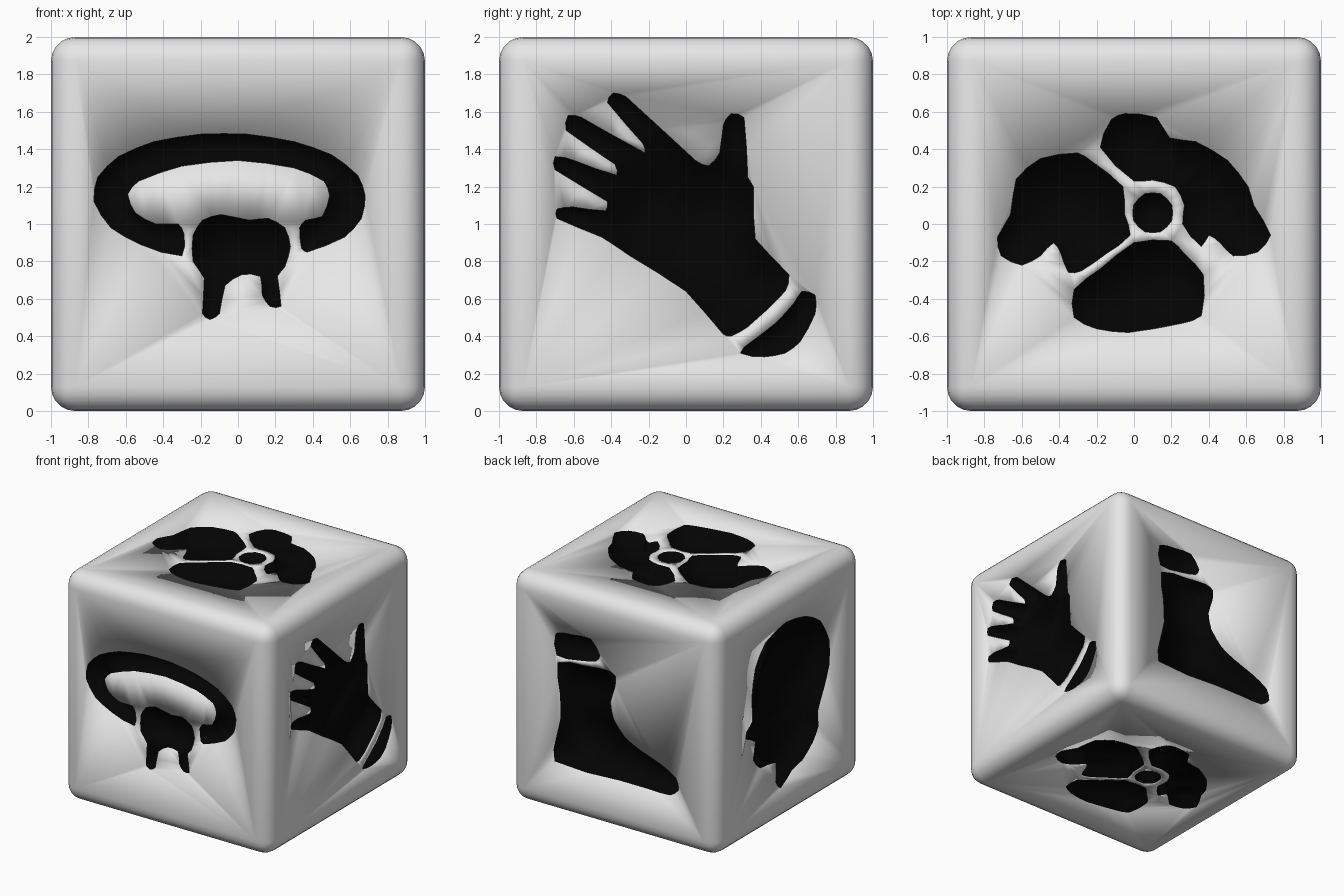
import bpy, bmesh, math
from mathutils import Vector
from mathutils.geometry import delaunay_2d_cdt

if "Cube" in bpy.data.objects:
    bpy.data.objects.remove(bpy.data.objects["Cube"])

R = 0.13          # rounded edge radius
RIM = 1 - R
DEPTH = 0.1       # depth of the sunken symbols


def material(name, v):
    m = bpy.data.materials.new(name)
    m.diffuse_color = (v, v, v, 1)
    m.use_nodes = True
    m.node_tree.nodes["Principled BSDF"].inputs["Base Color"].default_value = m.diffuse_color
    return m


GREY = material("light grey", 0.8)
BLACK = material("black", 0.001)

# front symbols (x, z)
ring = [(-.3, .83), (-.52, .89), (-.68, .98), (-.77, 1.12), (-.75, 1.25), (-.64, 1.36), (-.45, 1.44),
        (-.2, 1.48), (.05, 1.48), (.3, 1.44), (.5, 1.37), (.64, 1.26), (.68, 1.15), (.66, 1.03),
        (.57, .93), (.37, .85), (.34, .87), (.33, .98), (.36, 1.02), (.45, 1.04), (.49, 1.15),
        (.46, 1.23), (.3, 1.3), (0, 1.34), (-.3, 1.31), (-.53, 1.23), (-.59, 1.16), (-.55, 1.06),
        (-.44, 1.0), (-.32, 1.0), (-.29, .95)]
tooth = [(-.15, .49), (-.19, .52), (-.18, .71), (-.24, .8), (-.24, .94), (-.19, 1.02), (-.09, 1.05),
         (.06, 1.02), (.16, 1.03), (.25, .98), (.28, .88), (.25, .77), (.21, .72), (.23, .56),
         (.17, .56), (.13, .62), (.12, .72), (.02, .73), (-.07, .67), (-.1, .52)]
# right hand symbol (y, z)
hand = [(.2, .41), (0, .64), (-.3, .83), (-.45, .93), (-.69, 1.03), (-.69, 1.08), (-.6, 1.09),
        (-.43, 1.07), (-.42, 1.12), (-.7, 1.29), (-.7, 1.36), (-.6, 1.34), (-.37, 1.26), (-.38, 1.32),
        (-.64, 1.5), (-.63, 1.58), (-.56, 1.57), (-.22, 1.38), (-.23, 1.43), (-.42, 1.65), (-.39, 1.7),
        (-.32, 1.68), (.05, 1.34), (.12, 1.31), (.18, 1.38), (.2, 1.53), (.24, 1.59), (.31, 1.57),
        (.33, 1.25), (.36, 1.2), (.37, .92), (.55, .73), (.53, .64), (.33, .45), (.24, .4)]
cuff = [(.29, .31), (.35, .37), (.48, .47), (.58, .58), (.62, .64), (.69, .62), (.69, .52),
        (.61, .37), (.53, .31), (.42, .29)]
# back boot symbol (-x, z)
boot = [(-.54, 1.32), (-.28, 1.36), (-.06, 1.38), (.02, 1.35), (.01, 1.24), (-.03, 1.11), (0, .97),
        (.11, .84), (.25, .77), (.45, .7), (.6, .62), (.63, .52), (.54, .45), (.35, .45), (.06, .45),
        (-.57, .45), (-.55, .68), (-.51, .85), (-.52, 1.07)]
boot_cuff = [(-.56, 1.57), (-.4, 1.6), (-.22, 1.61), (-.13, 1.49), (-.17, 1.43), (-.35, 1.39), (-.55, 1.38)]
# left head symbol (-y, z)
head = [(.22, 1.67), (.43, 1.55), (.55, 1.34), (.55, 1.12), (.47, .93), (.39, .77), (.4, .64),
        (.32, .53), (.18, .43), (.04, .4), (-.12, .3), (-.19, .38), (-.19, .55), (-.4, .58), (-.5, .69),
        (-.47, .84), (-.6, .91), (-.59, .97), (-.51, 1.03), (-.52, 1.23), (-.47, 1.48), (-.33, 1.65),
        (-.05, 1.72)]
# top and bottom torso symbol, four pieces
torso_left = [(-.73, -.07), (-.71, -.17), (-.6, -.22), (-.5, -.17), (-.43, -.1), (-.39, -.16),
              (-.35, -.26), (-.28, -.25), (-.15, -.16), (-.02, -.06), (-.05, .05), (-.06, .2),
              (-.22, .33), (-.3, .38), (-.5, .35), (-.63, .24), (-.66, .05)]
torso_front = [(-.32, -.5), (-.32, -.35), (-.18, -.24), (0, -.1), (.2, -.09), (.27, -.16), (.37, -.27),
               (.36, -.49), (.26, -.53), (-.03, -.58), (-.2, -.56)]
torso_right = [(-.18, .41), (-.12, .56), (-.05, .59), (.12, .57), (.19, .46), (.33, .44), (.5, .34),
               (.61, .2), (.64, .1), (.73, -.06), (.66, -.15), (.53, -.17), (.46, -.1), (.4, -.06),
               (.36, -.12), (.26, 0), (.27, .1), (.22, .2), (.1, .235), (0, .23)]
neck = [(.1 + .11 * math.cos(a * math.pi / 4 + .39), .06 + .11 * math.sin(a * math.pi / 4 + .39))
        for a in range(8)]


def smooth(pts, n=2):
    """Closed rounded curve through the points."""
    out = []
    for i in range(len(pts)):
        a, b, c, d = (Vector(pts[(i + k) % len(pts)]) for k in (-1, 0, 1, 2))
        ln = (c - b).length
        ta = (c - a).normalized() * ln * .6
        tb = (d - b).normalized() * ln * .6
        for k in range(n):
            t = k / n
            out.append((2*t**3 - 3*t*t + 1) * b + (t**3 - 2*t*t + t) * ta
                       + (3*t*t - 2*t**3) * c + (t**3 - t*t) * tb)
    return out


def inside(p, loop):
    hit = False
    for a, b in zip(loop, loop[1:] + loop[:1]):
        if (a.y > p.y) != (b.y > p.y) and p.x < (b.x - a.x) * (p.y - a.y) / (b.y - a.y) + a.x:
            hit = not hit
    return hit


# rounded frame: bevelled cube with its six flat sides opened
body = bmesh.new()
bmesh.ops.create_cube(body, size=2)
bmesh.ops.bevel(body, geom=body.edges[:], offset=R, segments=5, profile=0.5, affect='EDGES')
bmesh.ops.delete(body, geom=[f for f in body.faces if f.calc_area() > 2], context='FACES')
bmesh.ops.translate(body, verts=body.verts, vec=(0, 0, 1))
for f in body.faces:
    f.material_index = 0


def side(n, u, v, pieces, drop=1):
    """Flat grey side with the symbols sunk into it in black."""
    n, u, v = Vector(n), Vector(u), Vector(v)
    loops = [smooth([(x, y - drop) for x, y in p]) for p in pieces]
    co = [Vector(c) for c in ((-RIM, -RIM), (RIM, -RIM), (RIM, RIM), (-RIM, RIM))]
    edges = [(0, 1), (1, 2), (2, 3), (3, 0)]
    for lp in loops:
        s, m = len(co), len(lp)
        edges += [(s + i, s + (i + 1) % m) for i in range(m)]
        co += lp
    pts, _, tris, *_ = delaunay_2d_cdt(co, edges, [], 0, 1e-5)
    place = lambda p, h: Vector((0, 0, 1)) + u * p.x + v * p.y + n * h
    rim = [body.verts.new(place(p, 1)) for p in pts]
    floor = [body.verts.new(place(p, 1 - DEPTH)) for p in pts]
    walls = set()
    for t in tris:
        c = (pts[t[0]] + pts[t[1]] + pts[t[2]]) / 3
        ccw = (pts[t[1]] - pts[t[0]]).cross(pts[t[2]] - pts[t[0]]) > 0
        t = list(t) if ccw else list(t)[::-1]
        if any(inside(c, lp) for lp in loops):
            body.faces.new([floor[i] for i in t]).material_index = 1
            for a, b in zip(t, t[1:] + t[:1]):
                if (b, a) in walls:
                    walls.remove((b, a))
                else:
                    walls.add((a, b))
        else:
            body.faces.new([rim[i] for i in t])
    for a, b in walls:
        body.faces.new([floor[b], floor[a], rim[a], rim[b]]).material_index = 1


X, Y, Z = (1, 0, 0), (0, 1, 0), (0, 0, 1)
NX, NY, NZ = (-1, 0, 0), (0, -1, 0), (0, 0, -1)
torso = [torso_left, torso_front, torso_right, neck]
side(NY, X, Z, [ring, tooth])
side(X, Y, Z, [hand, cuff])
side(Y, NX, Z, [boot, boot_cuff])
side(NX, NY, Z, [head])
side(Z, X, Y, torso, 0)
side(NZ, NX, Y, torso, 0)

bmesh.ops.delete(body, geom=[w for w in body.verts if not w.link_faces], context='VERTS')
bmesh.ops.remove_doubles(body, verts=body.verts, dist=1e-4)

# one cube, fully smooth shaded across the symbol edges
for f in body.faces:
    f.smooth = True
me = bpy.data.meshes.new("cube_body")
body.to_mesh(me)
body.free()
me.materials.append(GREY)
me.materials.append(BLACK)
bpy.context.collection.objects.link(bpy.data.objects.new("cube_body", me))
